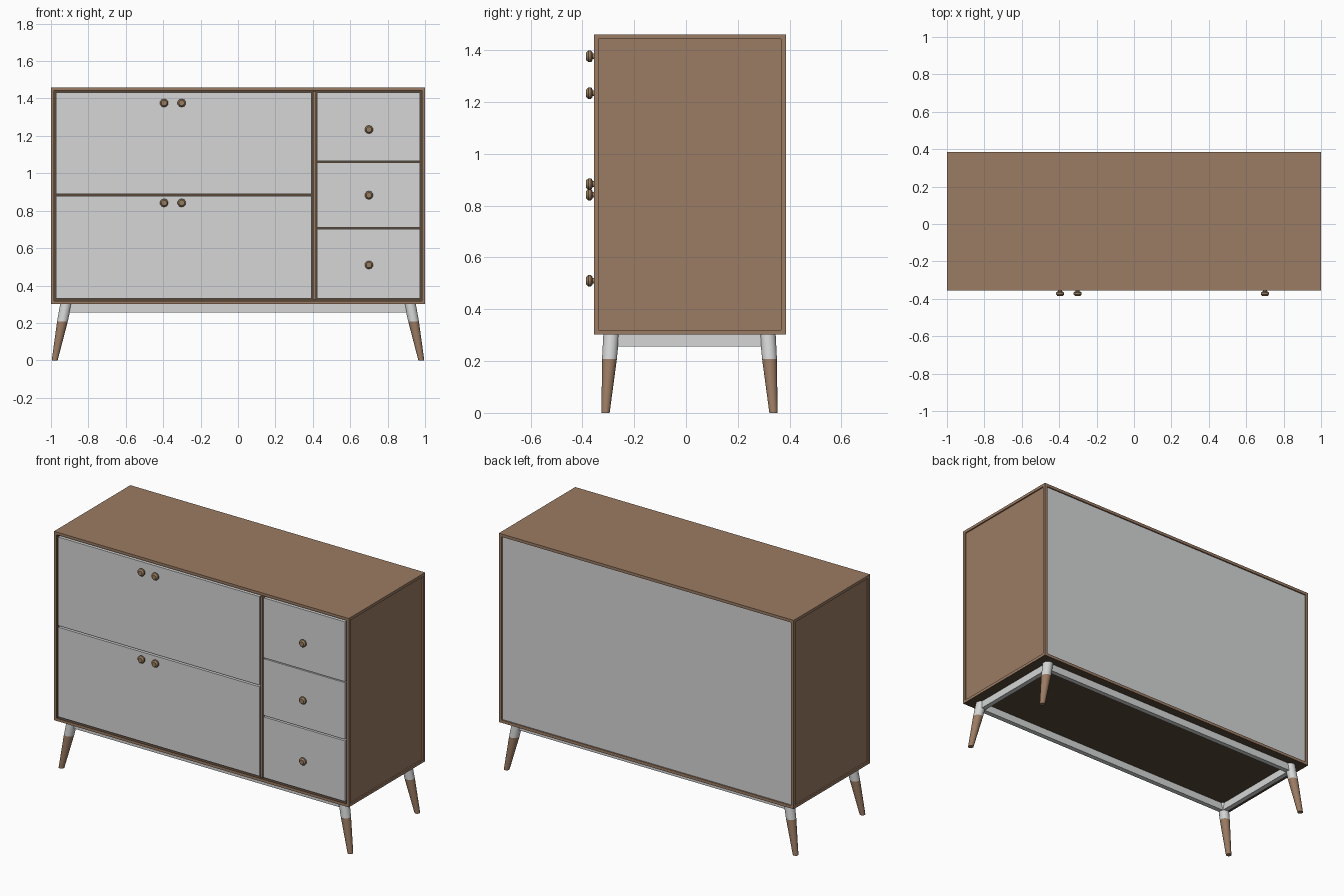
import bpy, bmesh, math
from mathutils import Vector

if "Cube" in bpy.data.objects:
    bpy.data.objects.remove(bpy.data.objects["Cube"])


def material(name, rgb):
    m = bpy.data.materials.new(name)
    m.diffuse_color = (*rgb, 1)
    m.use_nodes = True
    m.node_tree.nodes["Principled BSDF"].inputs["Base Color"].default_value = m.diffuse_color
    return m


WOOD = material("walnut wood", (0.33, 0.20, 0.125))
WHITE = material("pale grey paint", (0.66, 0.67, 0.665))
DARK = material("dark brown underside", (0.10, 0.063, 0.04))
KNOB = material("knob wood", (0.31, 0.20, 0.115))


def finish(bm, name, mats, smooth=False):
    bmesh.ops.recalc_face_normals(bm, faces=bm.faces)
    me = bpy.data.meshes.new(name)
    bm.to_mesh(me)
    bm.free()
    for m in mats:
        me.materials.append(m)
    ob = bpy.data.objects.new(name, me)
    bpy.context.collection.objects.link(ob)
    if smooth:
        bpy.context.view_layer.objects.active = ob
        ob.select_set(True)
        bpy.ops.object.shade_smooth_by_angle(angle=math.radians(40))
        ob.select_set(False)
    return ob


def box_mesh(lo, hi):
    lo, hi = Vector(lo), Vector(hi)
    bm = bmesh.new()
    bmesh.ops.create_cube(bm, size=1)
    for v in bm.verts:
        v.co = Vector((lo[i] + (v.co[i] + 0.5) * (hi[i] - lo[i]) for i in range(3)))
    return bm


def box(name, lo, hi, mat):
    return finish(box_mesh(lo, hi), name, [mat])


def lathe(name, start, end, profile, mat, sides, smooth=True):
    """Capped rings along start-end; profile holds (fraction along, radius)."""
    start, end = Vector(start), Vector(end)
    axis = end - start
    horizontal = abs(axis.y) > abs(axis.z)
    u = Vector((1, 0, 0))
    w = Vector((0, 0, 1)) if horizontal else Vector((0, 1, 0))
    bm = bmesh.new()
    rings = []
    for t, r in profile:
        c = start + axis * t
        angles = [2 * math.pi * (k + 0.5) / sides for k in range(sides)]
        rings.append([bm.verts.new(c + r * (math.cos(a) * u + math.sin(a) * w)) for a in angles])
    for a, b in zip(rings, rings[1:]):
        for k in range(sides):
            n = (k + 1) % sides
            bm.faces.new((a[k], a[n], b[n], b[k]))
    bm.faces.new(rings[0])
    bm.faces.new(rings[-1])
    return finish(bm, name, [mat], smooth)


# Cabinet carcass: framed box with recessed front, back and side panels
FRONT, BACK, LOW, HIGH = -0.355, 0.385, 0.302, 1.46
bm = box_mesh((-1, FRONT, LOW), (1, BACK, HIGH))
bm.normal_update()
for f in bm.faces:
    if f.normal.z < -0.5:
        f.material_index = 2
for f in [f for f in bm.faces if abs(f.normal.z) < 0.5]:
    n = f.normal.copy()
    is_front = n.y < -0.5
    bmesh.ops.inset_individual(bm, faces=[f], thickness=0.0235 if is_front else 0.025)
    panel = bmesh.ops.extrude_discrete_faces(bm, faces=[f])["faces"][0]
    bmesh.ops.translate(bm, verts=panel.verts, vec=-n * (0.03 if is_front else 0.008))
    if is_front:
        # Dark shadow gap around the doors and drawers
        for g in {g for v in panel.verts for g in v.link_faces}:
            g.material_index = 2
    elif n.y > 0.5:
        panel.material_index = 1
finish(bm, "cabinet_carcass", [WOOD, WHITE, DARK])

# Upright divider between doors and drawers
box("divider", (0.400, FRONT, LOW + 0.023), (0.416, FRONT + 0.03, HIGH - 0.023), WOOD)

# Door and drawer fronts
for name, x0, x1, levels in (
    ("door_front", -0.973, 0.394, ((0.330, 0.879), (0.889, 1.432))),
    ("drawer_front", 0.422, 0.973, ((0.330, 0.702), (0.711, 1.059), (1.065, 1.432))),
):
    for z0, z1 in levels:
        box(name, (x0, FRONT + 0.001, z0), (x1, FRONT + 0.03, z1), WHITE)

# Round knobs
knob = ((0, 0.011), (0.22, 0.011), (0.3, 0.018), (0.45, 0.0225), (0.75, 0.0225), (1, 0.015))
for x, z in ((-0.395, 1.376), (-0.301, 1.376), (-0.395, 0.842), (-0.301, 0.842),
             (0.70, 1.234), (0.70, 0.883), (0.70, 0.510)):
    lathe("knob", (x, FRONT + 0.002, z), (x, -0.385, z), knob, KNOB, 10)

# Splayed legs: painted sleeve above, tapered wooden foot below
YC = 0.0135
for sx in (-1, 1):
    for sy in (-1, 1):
        top = Vector((sx * 0.920, YC + sy * 0.302, LOW))
        foot = Vector((sx * 0.980, YC + sy * 0.324, 0))
        joint = top.lerp(foot, 0.31)
        lathe("leg_sleeve", top, joint, ((0, 0.031), (1, 0.029)), WHITE, 20)
        lathe("leg_foot", joint, foot, ((0, 0.029), (1, 0.016)), WOOD, 20)

# Base rails joining the legs
for s in (-1, 1):
    y, x = YC + s * 0.302, s * 0.920
    box("long_rail", (-0.92, y - 0.015, 0.257), (0.92, y + 0.015, LOW), WHITE)
    box("short_rail", (x - 0.015, YC - 0.30, 0.257), (x + 0.015, YC + 0.30, LOW), WHITE)
